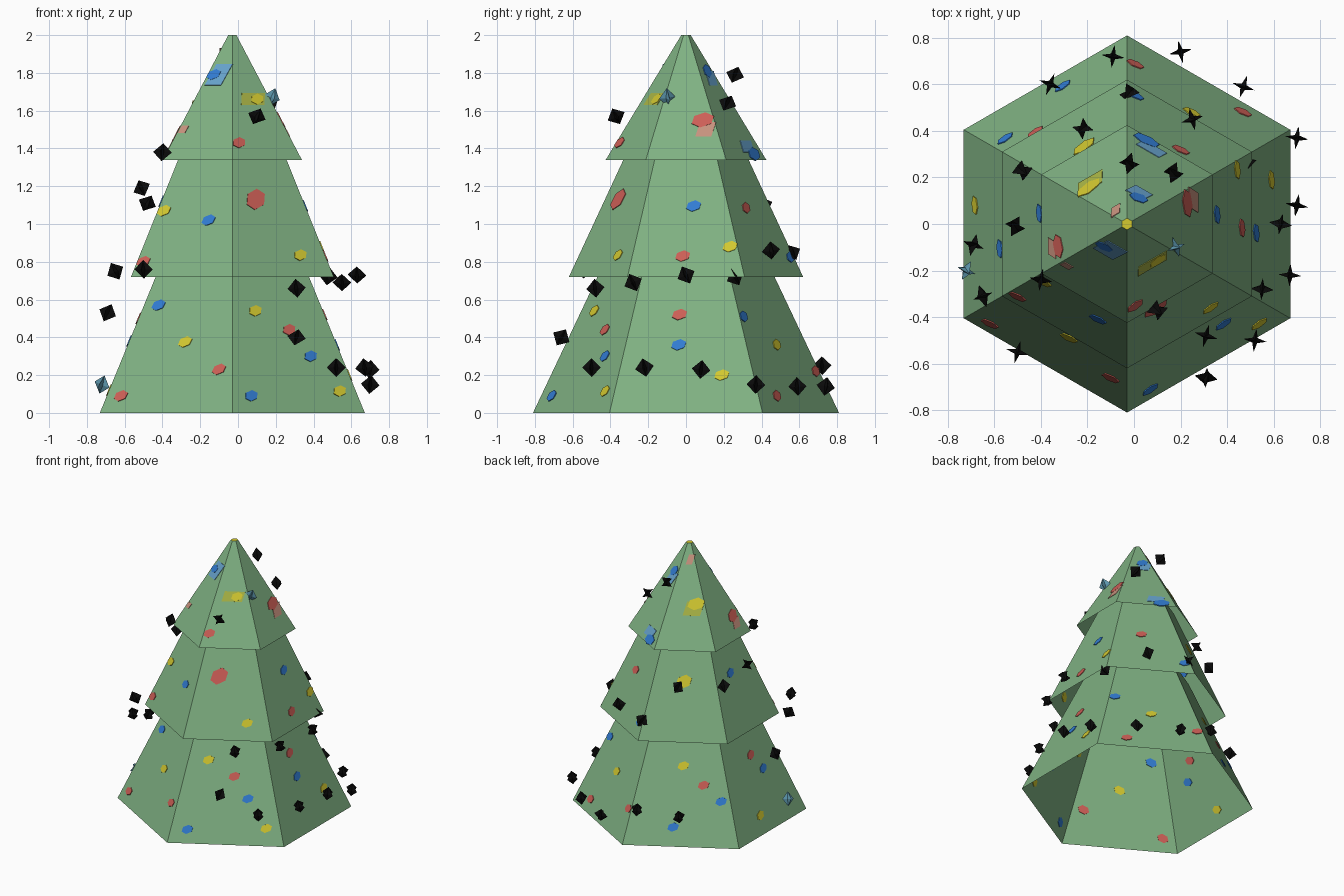
import bpy, bmesh, math, random
from mathutils import Vector, Matrix, Euler

cube = bpy.data.objects.get("Cube")
if cube:
    bpy.data.objects.remove(cube, do_unlink=True)
random.seed(4)
CX = -0.03
C30 = math.cos(math.radians(30))


def material(name, rgb):
    m = bpy.data.materials.new(name)
    m.use_nodes = True
    m.diffuse_color = (*rgb, 1)
    m.node_tree.nodes["Principled BSDF"].inputs["Base Color"].default_value = (*rgb, 1)
    return m


green = material("leaf green", (0.216, 0.445, 0.227))
black = material("black", (0.003, 0.003, 0.003))
teal = material("teal", (0.11, 0.31, 0.42))
red = material("red", (0.62, 0.115, 0.095))
blue = material("blue", (0.032, 0.205, 0.66))
yellow = material("yellow", (0.66, 0.59, 0.03))
sky = material("light blue", (0.14, 0.376, 0.62))
pink = material("pale red", (0.58, 0.29, 0.21))
olive = material("olive yellow", (0.40, 0.46, 0.06))


def finish(name, bm, mats):
    bmesh.ops.recalc_face_normals(bm, faces=bm.faces)
    me = bpy.data.meshes.new(name)
    bm.to_mesh(me)
    bm.free()
    for m in mats:
        me.materials.append(m)
    ob = bpy.data.objects.new(name, me)
    bpy.context.collection.objects.link(ob)
    return ob


# Tiers: open six-sided skirts (bottom z, bottom radius, top z, top radius)
TIERS = [(0, 0.81, 0.95, 0.36), (0.72, 0.62, 1.5, 0.257), (1.34, 0.425, 2, 0.025)]
NAMES = ["lower_tier", "middle_tier", "upper_tier"]
for name, (z0, r0, z1, r1) in zip(NAMES, TIERS):
    bm = bmesh.new()
    rings = []
    for z, r in ((z0, r0), (z1, r1)):
        angles = [math.radians(30 + 60 * k) for k in range(6)]
        rings.append([bm.verts.new((CX + r * math.cos(a), r * math.sin(a), z)) for a in angles])
    low, top = rings
    for k in range(6):
        j = (k + 1) % 6
        bm.faces.new((low[k], low[j], top[j], top[k]))
    if z1 == 2:
        bm.faces.new(top).material_index = 1
    finish(name, bm, [green, yellow])


def patch(bm, angle, z, width, height, sides, thick):
    """Thin plate set into the tier wall at a compass angle and height."""
    z0, r0, z1, r1 = TIERS[0 if z < 0.72 else 1 if z < 1.34 else 2]
    slope = (r1 - r0) * C30 / (z1 - z0)
    ap = r0 * C30 + slope * (z - z0)
    face = 60 * round(angle / 60)
    limit = max(ap * math.tan(math.radians(30)) - width, 0)
    u = ap * math.tan(math.radians(angle - face))
    u = max(-limit, min(limit, u))
    a = math.radians(face)
    out = Vector((math.cos(a), math.sin(a), 0))
    side = Vector((-math.sin(a), math.cos(a), 0))
    up = (out * slope + Vector((0, 0, 1))).normalized()
    normal = side.cross(up)
    centre = Vector((CX, 0, z)) + out * ap + side * u
    loops = []
    for d in (-thick / 2, thick / 2):
        loop = []
        for k in range(sides):
            t = 2 * math.pi * (k + 0.5) / sides
            p = centre + normal * d
            p += side * (width * math.cos(t) + 0.3 * height * math.sin(t)) + up * height * math.sin(t)
            loop.append(bm.verts.new(p))
        loops.append(loop)
    for loop in loops:
        bm.faces.new(loop)
    for k in range(sides):
        j = (k + 1) % sides
        bm.faces.new((loops[0][k], loops[0][j], loops[1][j], loops[1][k]))


# Small painted dots: (angle, height)
DOTS = {
    "red_dots": (red, [(216, .09), (264, .23), (212, .8), (305, .44), (272, 1.43), (356, .52), (358, .83),
                       (44, .09), (89, .22), (54, 1.085), (135, .4), (183, .5)]),
    "blue_dots": (blue, [(219, .57), (253, 1.02), (223, 1.79), (278, .09), (314, .3), (356, .36), (6, 1.095),
                         (33, .51), (88, .825), (145, .3), (115, .125), (191, .38), (173, 1.12)]),
    "yellow_dots": (yellow, [(243, .375), (213, 1.07), (323, .115), (284, .54), (315, .835), (17, .2),
                             (29, .88), (60, .36), (173, .12), (120, .52), (310, 1.66)]),
}
for name, (mat, spots) in DOTS.items():
    bm = bmesh.new()
    for angle, z in spots:
        patch(bm, angle, z, 0.04, 0.032, 6, 0.009)
    finish(name, bm, [mat])

# Larger painted patches: (angle, height, half width, half height)
PATCHES = {
    "large_red_patches": (red, [(289, 1.13, .06, .06), (23, 1.55, .06, .045), (198, 1.48, .05, .045)]),
    "large_yellow_patches": (yellow, [(119, 1.11, .055, .05), (137, 1.63, .06, .045)]),
    "large_blue_patches": (blue, [(77, 1.37, .06, .04), (66, 1.81, .04, .04)]),
    "light_blue_patches": (sky, [(235, 1.79, .07, .09), (72, 1.41, .08, .05), (72, 1.77, .06, .06)]),
    "pale_red_patches": (pink, [(23, 1.5, .06, .06), (198, 1.43, .05, .05), (211, 1.5, .03, .03),
                                (140, 1.9, .03, .05)]),
    "olive_patches": (olive, [(303, 1.66, .1, .05), (137, 1.6, .085, .07)]),
}
for name, (mat, spots) in PATCHES.items():
    bm = bmesh.new()
    for angle, z, w, h in spots:
        bright = mat in (red, yellow, blue)
        patch(bm, angle, z, w, h, 6 if bright else 4, 0.008 if bright else 0.006)
    finish(name, bm, [mat])


def star(bm, pos, tall, wide, tilt):
    """Four-pointed star that tapers to a point above and below."""
    turn = Euler((random.uniform(-tilt, tilt), random.uniform(-tilt, tilt), random.uniform(-.4, .4)))
    mat = Matrix.Translation(pos) @ turn.to_matrix().to_4x4()
    ring = []
    for k in range(8):
        r = wide if k % 2 == 0 else wide * 0.3
        t = math.pi * k / 4
        ring.append(bm.verts.new(mat @ Vector((r * math.cos(t), r * math.sin(t), 0))))
    for s in (-tall, tall):
        tip = bm.verts.new(mat @ Vector((0, 0, s)))
        for k in range(8):
            bm.faces.new((ring[k], ring[(k + 1) % 8], tip))


# Hanging stars, from the top of the tree to the bottom
STARS = [(-.02, .26, 1.79), (.17, .22, 1.64), (.1, -.37, 1.57), (-.4, -.24, 1.38), (-.51, -.01, 1.19),
         (-.48, .23, 1.11), (-.22, .41, 1.1), (.25, .45, .86), (-.02, .56, .85), (-.5, -.55, .76),
         (-.65, -.31, .75), (.63, 0, .73), (.48, .26, .72), (.55, -.28, .69), (.31, -.48, .66),
         (-.69, -.09, .53), (.31, -.66, .4), (.52, -.5, .24), (.67, -.22, .24), (.7, .08, .23),
         (.7, .37, .15), (.47, .59, .14), (.2, .74, .14), (-.09, .72, .25), (-.36, .6, .22)]
bm = bmesh.new()
for p in STARS:
    star(bm, p, 0.05, 0.05, 0.2 if p[2] < 0.3 else 0.6)
finish("black_stars", bm, [black])

bm = bmesh.new()
for p in [(.18, -.1, 1.67), (-.72, -.2, .15)]:
    star(bm, p, 0.052, 0.045, 0.4)
finish("teal_stars", bm, [teal])
